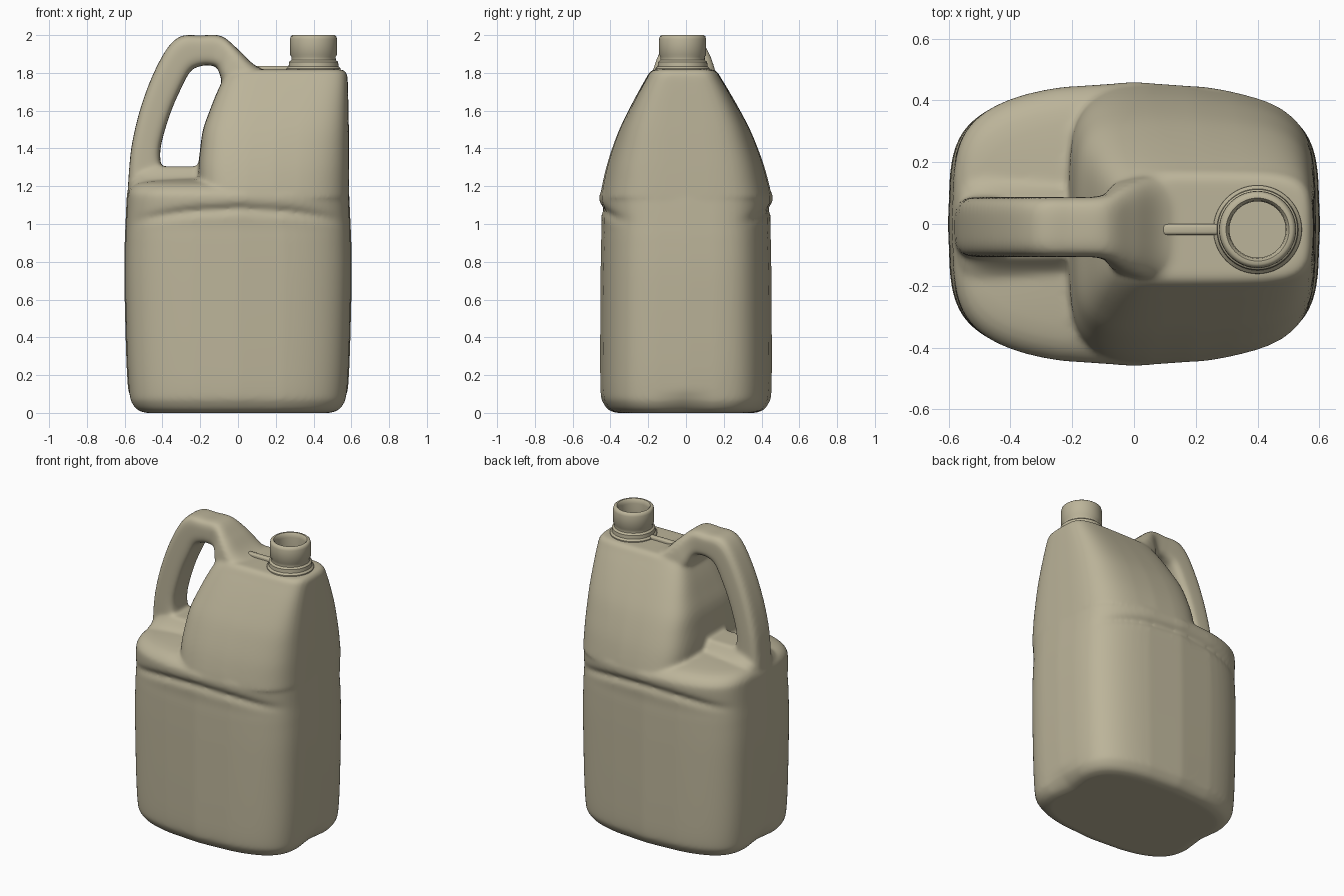
import bpy, bmesh, math
from mathutils import Vector

if "Cube" in bpy.data.objects:
    bpy.data.objects.remove(bpy.data.objects["Cube"])

plastic = bpy.data.materials.new("khaki plastic")
plastic.use_nodes = True
colour = (0.50, 0.455, 0.32, 1)
plastic.diffuse_color = colour
plastic.node_tree.nodes["Principled BSDF"].inputs["Base Color"].default_value = colour


def dense(rows, steps=10):
    """Smoothly interpolate a list of number rows."""
    out = []
    for i in range(len(rows) - 1):
        a, b, c, d = (rows[min(max(k, 0), len(rows) - 1)] for k in range(i - 1, i + 3))
        for s in range(steps):
            t = s / steps
            out.append([q + t / 2 * (r - p + t * (2*p - 5*q + 4*r - u + t * (3*q - p - 3*r + u)))
                        for p, q, r, u in zip(a, b, c, d)])
    return out + [list(rows[-1])]


def oval(a, b, power, count=80):
    """Rounded rectangle outline."""
    pts = []
    for k in range(count):
        c, s = math.cos(math.tau * k / count), math.sin(math.tau * k / count)
        pts.append((math.copysign(a * abs(c) ** (2 / power), c),
                    math.copysign(b * abs(s) ** (2 / power), s)))
    return pts


def loft(bm, rings):
    loops = [[bm.verts.new(p) for p in ring] for ring in rings]
    faces = [bm.faces.new(loops[0]), bm.faces.new(loops[-1])]
    for lo, hi in zip(loops, loops[1:]):
        for k in range(len(lo)):
            n = (k + 1) % len(lo)
            faces.append(bm.faces.new((lo[k], lo[n], hi[n], hi[k])))
    bmesh.ops.recalc_face_normals(bm, faces=faces)


def finish(bm, name):
    mesh = bpy.data.meshes.new(name)
    bm.to_mesh(mesh)
    bm.free()
    mesh.materials.append(plastic)
    obj = bpy.data.objects.new(name, mesh)
    bpy.context.scene.collection.objects.link(obj)
    return obj


def smooth(obj):
    bpy.ops.object.select_all(action="DESELECT")
    obj.select_set(True)
    bpy.context.view_layer.objects.active = obj
    bpy.ops.object.shade_smooth_by_angle(angle=math.radians(40))


body = bmesh.new()

# Lower tank with arched groove, notched foot and low shoulder: z, half x, half y
tank = [(0, .50, .37), (.015, .54, .41), (.05, .568, .437), (.1, .58, .452), (.3, .592, .455),
        (.7, .602, .453), (.9, .6, .45), (1.0, .596, .448), (1.13, .59, .46), (1.17, .585, .45),
        (1.205, .56, .41), (1.225, .5, .34), (1.24, .3, .2), (1.245, .1, .06)]
rings = []
for z, a, b in dense(tank):
    ring = []
    for x, y in oval(a, b, 6):
        arch = 1.08 - .06 * (x / .55) ** 2
        groove = .05 * math.exp(-((z - arch) / .023) ** 2) * max(0, 1 - (x / .59) ** 6)
        foot = .06 * math.exp(-(y / .12) ** 2) * max(0, 1 - z / .12)
        ring.append((x * (1 - foot) * (1 - .05 * (y / b) ** 2),
                     y * (1 - groove) * (1 - .2 * (x / a) ** 2), z))
    rings.append(ring)
loft(body, rings)

# Tapering upper tank: z, left x, right x, half y, side bulge
upper = [(1.14, -.21, .589, .455, .2), (1.2, -.21, .589, .445, .2), (1.3, -.21, .589, .42, .18),
         (1.4, -.2, .588, .387, .16), (1.5, -.185, .587, .347, .13), (1.6, -.15, .585, .297, .1),
         (1.7, -.11, .583, .242, .07), (1.775, -.07, .58, .198, .05), (1.802, -.03, .573, .182, .04),
         (1.818, 0, .555, .16, .03)]
rings = []
for z, l, r, b, bulge in dense(upper, 6):
    mid = (l + r) / 2
    rings.append([((mid + x) - .03 * (y / b) ** 2 * max(0, x), y * (1 - bulge * ((mid + x) / .59) ** 2)
                   - .02 * (z - 1.14), z) for x, y in oval((r - l) / 2, b, 5)])
loft(body, rings)

# Handle foot web rising from the shoulder: z, left x, right x, half y
web = [(1.15, -.585, -.1, .24), (1.21, -.57, -.12, .19), (1.25, -.55, -.13, .135),
       (1.305, -.53, -.15, .09)]
loft(body, [[((l + r) / 2 + x, y - .015, z) for x, y in oval((r - l) / 2, b, 4)]
            for z, l, r, b in dense(web, 5)])

# Handle loop: outer x, outer z, inner x, inner z, half width
handle = [(-.585, 1.15, -.36, 1.15, .1), (-.578, 1.27, -.40, 1.28, .097),
          (-.562, 1.42, -.41, 1.40, .097), (-.52, 1.6, -.36, 1.58, .097),
          (-.455, 1.78, -.30, 1.72, .097), (-.375, 1.93, -.25, 1.81, .097),
          (-.30, 1.995, -.2, 1.835, .097), (-.2, 1.998, -.16, 1.84, .097),
          (-.09, 1.996, -.11, 1.825, .103), (0, 1.925, -.08, 1.75, .145),
          (.09, 1.84, 0, 1.65, .172), (.2, 1.79, .1, 1.6, .165)]
rings = []
for ox, oz, ix, iz, w in dense(handle, 6):
    mid = Vector((ox + ix, -.02, oz + iz)) / 2
    arm = Vector((ox - ix, 0, oz - iz)) / 2
    rings.append([mid + arm * u + Vector((0, v, 0)) for u, v in oval(1, w, 4, 40)])
loft(body, rings)

# Fuse the shells into one moulded skin
jug = finish(body, "jug_body")
fuse = jug.modifiers.new("fuse", "REMESH")
fuse.mode = "VOXEL"
fuse.voxel_size = .012
fuse.use_smooth_shade = True
soften = jug.modifiers.new("soften", "SMOOTH")
soften.factor = .5
soften.iterations = 9

# Neck with collar rings and open mouth: radius, z
neck = bmesh.new()
profile = [(.145, 1.79), (.143, 1.824), (.132, 1.835), (.13, 1.858), (.118, 1.868), (.117, 1.885),
           (.125, 1.897), (.124, 1.98), (.12, 1.994), (.112, 2.0), (.102, 2.0), (.094, 1.99),
           (.091, 1.97), (.091, 1.9)]
loft(neck, [[(.4 + r * math.cos(math.tau * k / 64), -.018 + r * math.sin(math.tau * k / 64), z)
             for k in range(64)] for r, z in profile])
smooth(finish(neck, "neck"))

# Moulded rib between handle and neck
rib = bmesh.new()
bmesh.ops.create_cube(rib, size=1)
for v in rib.verts:
    v.co = (.19 + v.co.x * .2, -.018 + v.co.y * .035, 1.82 + v.co.z * .035)
bmesh.ops.bevel(rib, geom=rib.edges[:], offset=.01, segments=3, affect="EDGES", profile=.5)
smooth(finish(rib, "top_rib"))
